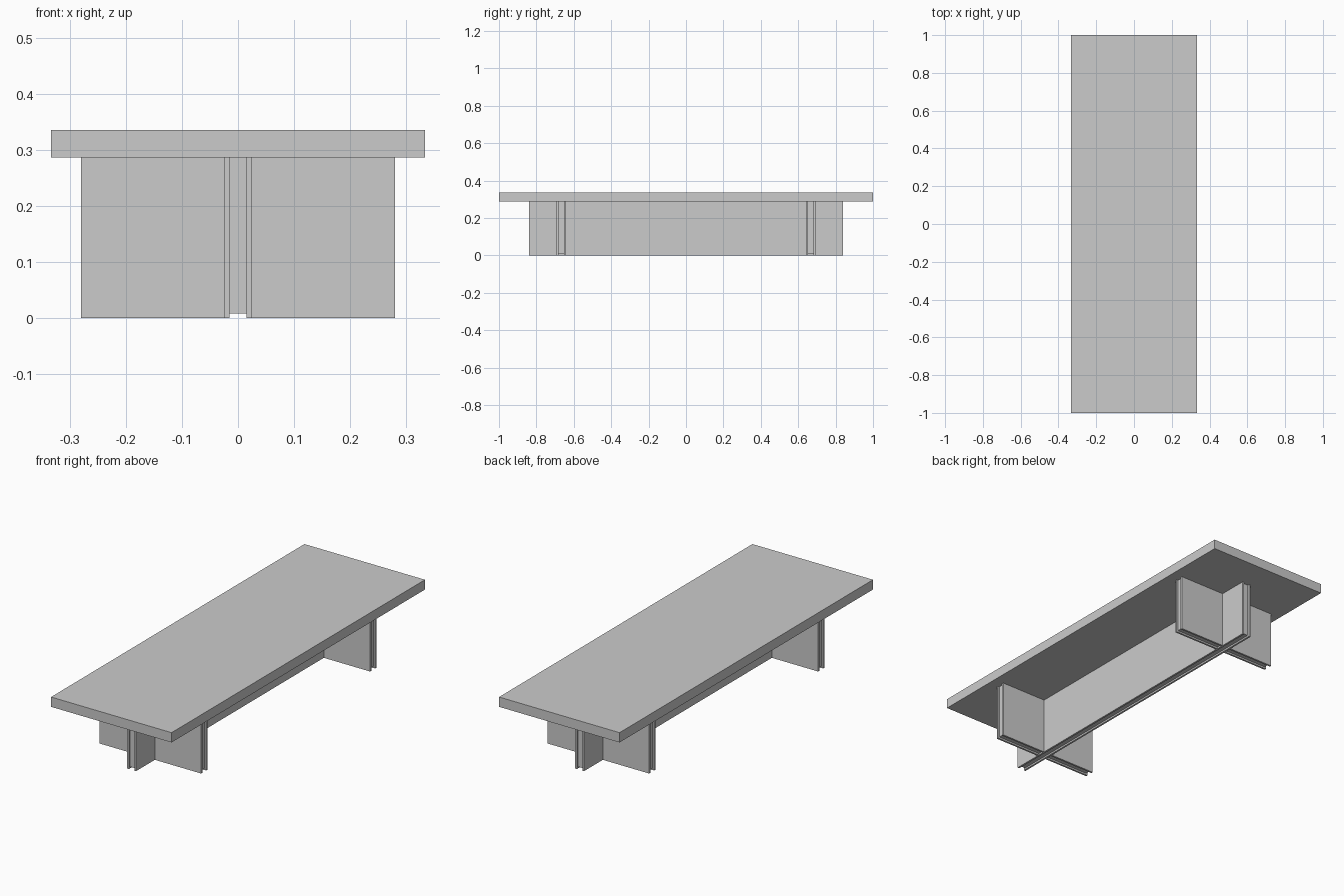
import bpy

if "Cube" in bpy.data.objects:
    bpy.data.objects.remove(bpy.data.objects["Cube"])

TOP_Z, HEIGHT = 0.287, 0.336   # underside and top of the slab
T, CORE, D = 0.0245, 0.015, 0.0085  # panel half thickness, groove half width, groove depth
LONG, CROSS, CROSS_Y = 0.84, 0.28, 0.667


def box(name, lo, hi):
    """Axis-aligned box between two corners."""
    (x0, y0, z0), (x1, y1, z1) = lo, hi
    v = [(x, y, z) for z in (z0, z1) for x, y in ((x0, y0), (x1, y0), (x1, y1), (x0, y1))]
    f = [(3, 2, 1, 0), (4, 5, 6, 7)] + [(i, (i + 1) % 4, (i + 1) % 4 + 4, i + 4) for i in range(4)]
    me = bpy.data.meshes.new(name)
    me.from_pydata(v, [], f)
    ob = bpy.data.objects.new(name, me)
    bpy.context.collection.objects.link(ob)
    return ob


def apply(ob, mod):
    bpy.context.view_layer.objects.active = ob
    bpy.ops.object.modifier_apply(modifier=mod.name)


def cut(ob, lo, hi):
    """Cut a box-shaped groove out of a panel."""
    cutter = box("groove_cutter", lo, hi)
    cutter.hide_render = True
    mod = ob.modifiers.new("groove", 'BOOLEAN')
    mod.operation, mod.solver, mod.object = 'DIFFERENCE', 'EXACT', cutter
    apply(ob, mod)
    bpy.data.objects.remove(cutter)


# Table top slab
box("table_top", (-0.333, -1, TOP_Z), (0.333, 1, HEIGHT))

# Long central panel, grooved along the bottom and both ends
spine = box("long_panel", (-T, -LONG, 0), (T, LONG, TOP_Z))
cut(spine, (-CORE, -1, -0.1), (CORE, 1, D))
for s in (-1, 1):
    a, b = sorted((s * (LONG - D), s))
    cut(spine, (-CORE, a, -0.1), (CORE, b, 0.4))

# Four cross panel wings, grooved along the bottom and outer end
wing = box("cross_panels", (T, CROSS_Y - T, 0), (CROSS, CROSS_Y + T, TOP_Z))
cut(wing, (-0.1, CROSS_Y - CORE, -0.1), (0.5, CROSS_Y + CORE, D))
cut(wing, (CROSS - D, CROSS_Y - CORE, -0.1), (0.5, CROSS_Y + CORE, 0.4))
mirror = wing.modifiers.new("mirror", 'MIRROR')
mirror.use_axis = (True, True, False)
apply(wing, mirror)
